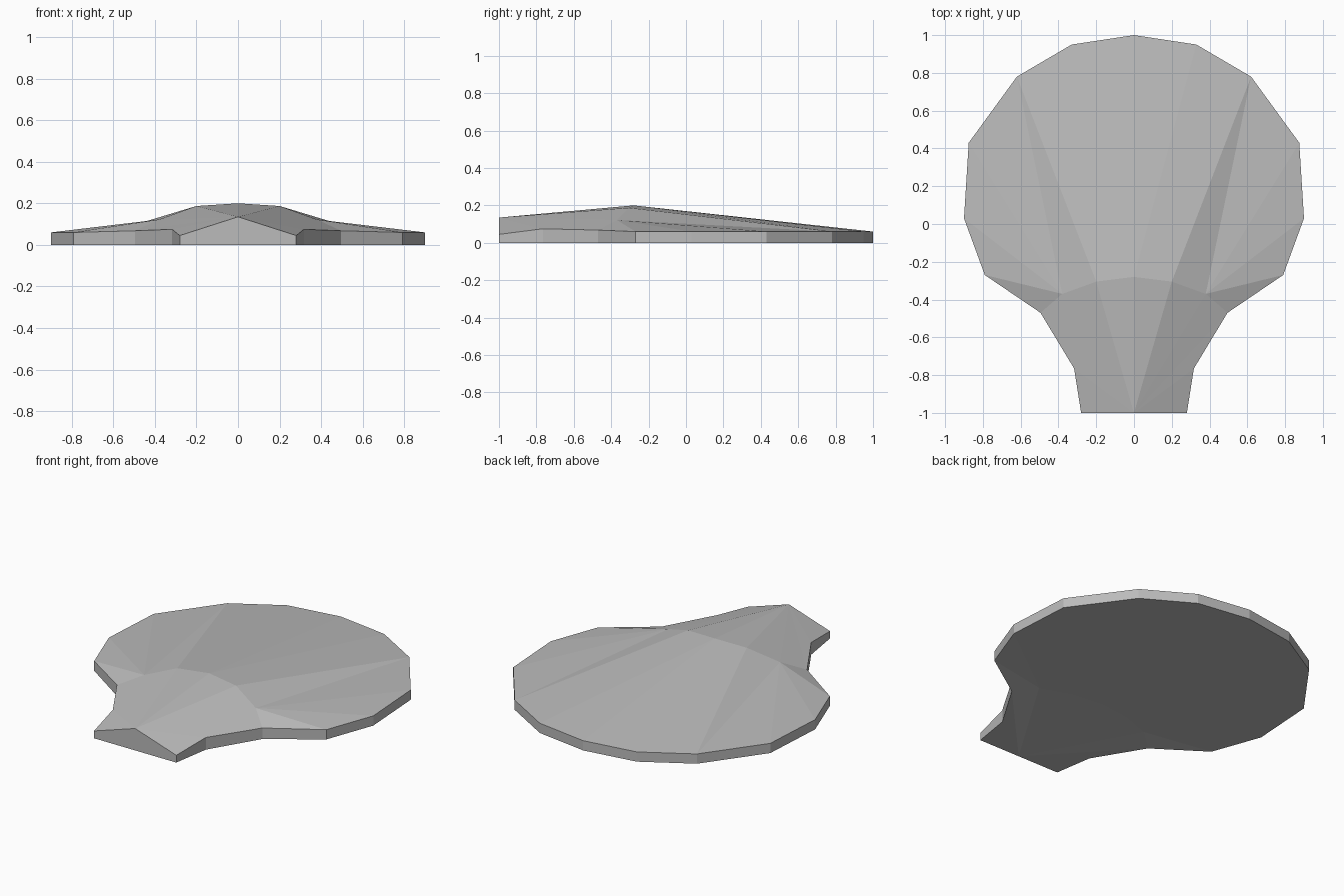
import bpy
import bmesh

cube = bpy.data.objects.get("Cube")
if cube:
    bpy.data.objects.remove(cube, do_unlink=True)

# Single stone grey
grey = bpy.data.materials.new("stone_grey")
grey.use_nodes = True
colour = (0.5, 0.5, 0.5, 1)
grey.diffuse_color = colour
grey.node_tree.nodes["Principled BSDF"].inputs["Base Color"].default_value = colour

# Half outline from the back tip to the front corner: x, y, rim height
RIM = [(0, 1, .06), (.33, .95, .06), (.62, .78, .06), (.875, .43, .06),
       (.9, .03, .06), (.79, -.27, .06), (.495, -.47, .068),
       (.317, -.765, .075), (.28, -1, .045)]
# Raised ridge from the middle outwards, and the front peak
RIDGE = [(0, -.28, .2), (.2, -.305, .187), (.38, -.37, .122)]
PEAK = (0, -1, .135)
HOLLOW = 0.02

# Facets of one half, by point: r = rim, c = ridge, p = front peak
FACETS = ["c0 r1 r0", "c0 c1 r2 r1", "c1 c2 r2", "c2 r3 r2", "c2 r4 r3",
          "c2 r5 r4", "c2 r6 r5", "p0 c1 c0", "p0 c2 c1", "p0 r6 c2",
          "p0 r7 r6", "p0 r8 r7"]
POINTS = {"r": RIM, "c": RIDGE, "p": [PEAK]}

bm = bmesh.new()


def vert(name, under, side):
    x, y, z = POINTS[name[0]][int(name[1])]
    if under:
        z = HOLLOW if name[0] == "c" else 0
    return bm.verts.new((x * side, y, z))


def face(corners, side):
    verts = [vert(name, under, side) for name, under in corners]
    bm.faces.new(verts if side > 0 else verts[::-1])


for side in (1, -1):
    # Faceted top and the slightly hollow underside
    for facet in FACETS:
        names = facet.split()
        face([(n, False) for n in names], side)
        face([(n, True) for n in reversed(names)], side)
    # Rim wall, closed across the front by the peak
    edge = ["r%d" % i for i in range(len(RIM))] + ["p0"]
    for a, b in zip(edge, edge[1:]):
        face([(a, False), (b, False), (b, True), (a, True)], side)

bmesh.ops.remove_doubles(bm, verts=bm.verts, dist=0.0001)
bmesh.ops.recalc_face_normals(bm, faces=bm.faces)

mesh = bpy.data.meshes.new("fan_slab")
bm.to_mesh(mesh)
bm.free()
mesh.materials.append(grey)
slab = bpy.data.objects.new("fan_slab", mesh)
bpy.context.collection.objects.link(slab)
